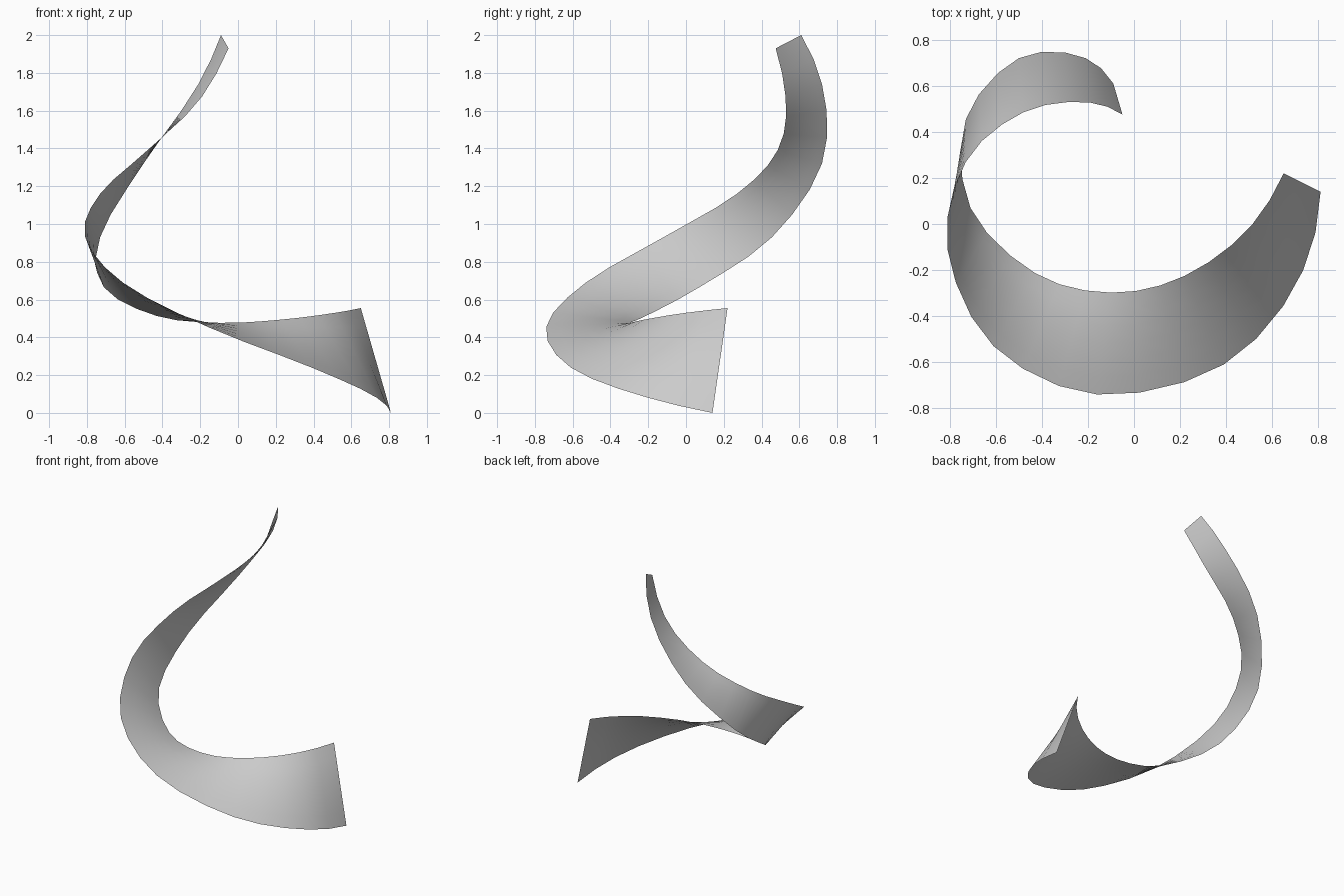
import bpy
from mathutils import Vector

if "Cube" in bpy.data.objects:
    bpy.data.objects.remove(bpy.data.objects["Cube"])

ROWS, ACROSS = 25, 6

# Stations along the ribbon: (row, lower-starting edge, upper-starting edge)
stations = [
    (0, (0.81, 0.14, 0.0), (0.65, 0.22, 0.555)),
    (2, (0.735, -0.20, 0.08), (0.515, 0.0, 0.53)),
    (5, (0.39, -0.61, 0.24), (0.22, -0.225, 0.493)),
    (8, (-0.16, -0.74, 0.455), (-0.10, -0.298, 0.477)),
    (11, (-0.61, -0.53, 0.69), (-0.43, -0.213, 0.513)),
    (14, (-0.81, -0.11, 0.935), (-0.71, 0.07, 0.665)),
    (17, (-0.73, 0.27, 1.16), (-0.73, 0.455, 0.93)),
    (20, (-0.48, 0.485, 1.39), (-0.50, 0.72, 1.32)),
    (23, (-0.19, 0.527, 1.675), (-0.21, 0.72, 1.74)),
    (25, (-0.05, 0.475, 1.93), (-0.09, 0.61, 2.0)),
]
times = [s[0] for s in stations]


def edge_curve(points):
    """Smooth curve through the points, sampled once per row."""
    n = len(points)
    slope = [(points[i + 1] - points[i]) / (times[i + 1] - times[i]) for i in range(n - 1)]
    tan = [None] * n
    for i in range(1, n - 1):
        h0, h1 = times[i] - times[i - 1], times[i + 1] - times[i]
        tan[i] = (slope[i - 1] * h1 + slope[i] * h0) / (h0 + h1)
    tan[0] = slope[0] * 2 - tan[1]
    tan[-1] = slope[-1] * 2 - tan[-2]
    out = []
    for r in range(ROWS + 1):
        i = max(k for k in range(n - 1) if times[k] <= r)
        h = times[i + 1] - times[i]
        t = (r - times[i]) / h
        out.append(points[i] * (2 * t**3 - 3 * t**2 + 1) + points[i + 1] * (3 * t**2 - 2 * t**3)
                   + tan[i] * h * (t**3 - 2 * t**2 + t) + tan[i + 1] * h * (t**3 - t**2))
    return out


edge_a = edge_curve([Vector(s[1]) for s in stations])
edge_b = edge_curve([Vector(s[2]) for s in stations])

# Twisting ribbon: straight rulings between the two edges
verts = [a.lerp(b, j / ACROSS) for a, b in zip(edge_a, edge_b) for j in range(ACROSS + 1)]
w = ACROSS + 1
faces = [(i * w + j, (i + 1) * w + j, (i + 1) * w + j + 1, i * w + j + 1)
         for i in range(ROWS) for j in range(ACROSS)]
mesh = bpy.data.meshes.new("ribbon")
mesh.from_pydata(verts, [], faces)
mesh.shade_smooth()
ribbon = bpy.data.objects.new("ribbon", mesh)
bpy.context.collection.objects.link(ribbon)

# Plain light grey
grey = bpy.data.materials.new("light grey")
grey.diffuse_color = (0.6, 0.6, 0.6, 1)
grey.use_nodes = True
grey.node_tree.nodes["Principled BSDF"].inputs["Base Color"].default_value = grey.diffuse_color
mesh.materials.append(grey)
